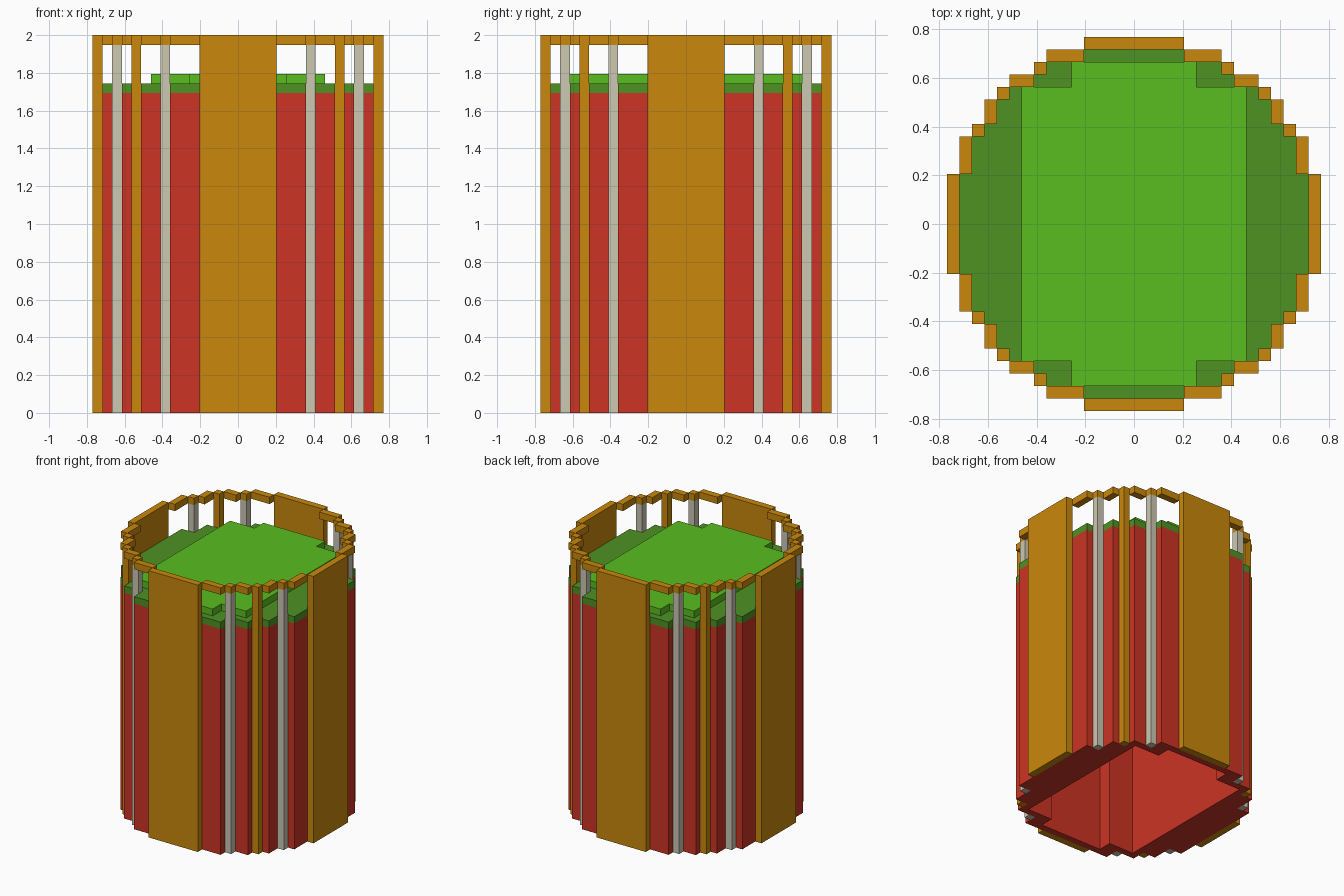
import bpy, bmesh

if "Cube" in bpy.data.objects:
    bpy.data.objects.remove(bpy.data.objects["Cube"])

U = 2 / 39  # one block of the stepped design


def material(name, r, g, b):
    def lin(c):
        c /= 255
        return c / 12.92 if c <= 0.04045 else ((c + 0.055) / 1.055) ** 2.4
    m = bpy.data.materials.new(name)
    m.diffuse_color = (lin(r), lin(g), lin(b), 1)
    m.use_nodes = True
    m.node_tree.nodes["Principled BSDF"].inputs["Base Color"].default_value = m.diffuse_color
    return m


ORANGE = material("orange", 202, 136, 12)
RED = material("red", 204, 52, 36)
DARK = material("dark green", 78, 146, 34)
LIGHT = material("light green", 90, 190, 32)
GREY = material("pale grey", 204, 200, 178)


def finish(bm, name, mat):
    bmesh.ops.recalc_face_normals(bm, faces=bm.faces)
    me = bpy.data.meshes.new(name)
    bm.to_mesh(me)
    bm.free()
    me.materials.append(mat)
    ob = bpy.data.objects.new(name, me)
    bpy.context.collection.objects.link(ob)


def box(name, x0, x1, y0, y1, z0, z1, mat):
    bm = bmesh.new()
    bmesh.ops.create_cube(bm, size=1)
    for v in bm.verts:
        v.co = ((x1 if v.co.x > 0 else x0) * U,
                (y1 if v.co.y > 0 else y0) * U,
                (z1 if v.co.z > 0 else z0) * U)
    finish(bm, name, mat)


def slab(name, inside, z0, z1, mat):
    """Prism of all blocks whose centre passes the inside test."""
    bm = bmesh.new()

    def quad(pts):
        bm.faces.new([bm.verts.new((x * U, y * U, z * U)) for x, y, z in pts])

    def filled(i, j):
        return inside(abs(i + 0.5), abs(j + 0.5))

    for i in range(-15, 15):
        for j in range(-15, 15):
            if not filled(i, j):
                continue
            c = [(i, j), (i + 1, j), (i + 1, j + 1), (i, j + 1)]
            quad([(x, y, z1) for x, y in c])
            quad([(x, y, z0) for x, y in reversed(c)])
            for k, (di, dj) in enumerate([(0, -1), (1, 0), (0, 1), (-1, 0)]):
                if not filled(i + di, j + dj):
                    a, b = c[k], c[(k + 1) % 4]
                    quad([(*a, z0), (*b, z0), (*b, z1), (*a, z1)])
    bmesh.ops.remove_doubles(bm, verts=bm.verts, dist=1e-5)
    bmesh.ops.dissolve_limit(bm, angle_limit=0.01, verts=bm.verts, edges=bm.edges)
    finish(bm, name, mat)


def outer(x, y):
    return ((x < 7 and y < 14) or (x < 10 and y < 12)
            or (x < 12 and y < 10) or (x < 14 and y < 7))


def core(x, y):
    return (x < 9 and y < 11) or (x < 5 and y < 13)


def wall(x, y):
    return outer(x, y) and not core(x, y)


# Hollow body, dark rim and raised light top
slab("body_wall", wall, 0, 33, RED)
slab("dark_rim", wall, 33, 34, DARK)
slab("light_top", core, 34, 35, LIGHT)

# Four full-height panels
for s in (-1, 1):
    a, b = sorted((14 * s, 15 * s))
    box("panel_y", -4, 4, a, b, 0, 39, ORANGE)
    box("panel_x", a, b, -4, 4, 0, 39, ORANGE)

# Corner posts and top ring, mirrored to all four quarters
RING = [(4, 7, 13, 14), (7, 8, 12, 13), (8, 10, 11, 12), (10, 11, 10, 11),
        (11, 12, 8, 10), (12, 13, 7, 8), (13, 14, 4, 7)]
POSTS = [(7, 8, 12, 13, GREY), (10, 11, 10, 11, ORANGE), (12, 13, 7, 8, GREY)]
for sx in (-1, 1):
    for sy in (-1, 1):
        for x0, x1, y0, y1 in RING:
            box("top_ring", *sorted((sx * x0, sx * x1)),
                *sorted((sy * y0, sy * y1)), 38, 39, ORANGE)
        for x0, x1, y0, y1, mat in POSTS:
            box("post", *sorted((sx * x0, sx * x1)),
                *sorted((sy * y0, sy * y1)), 0, 38, mat)
